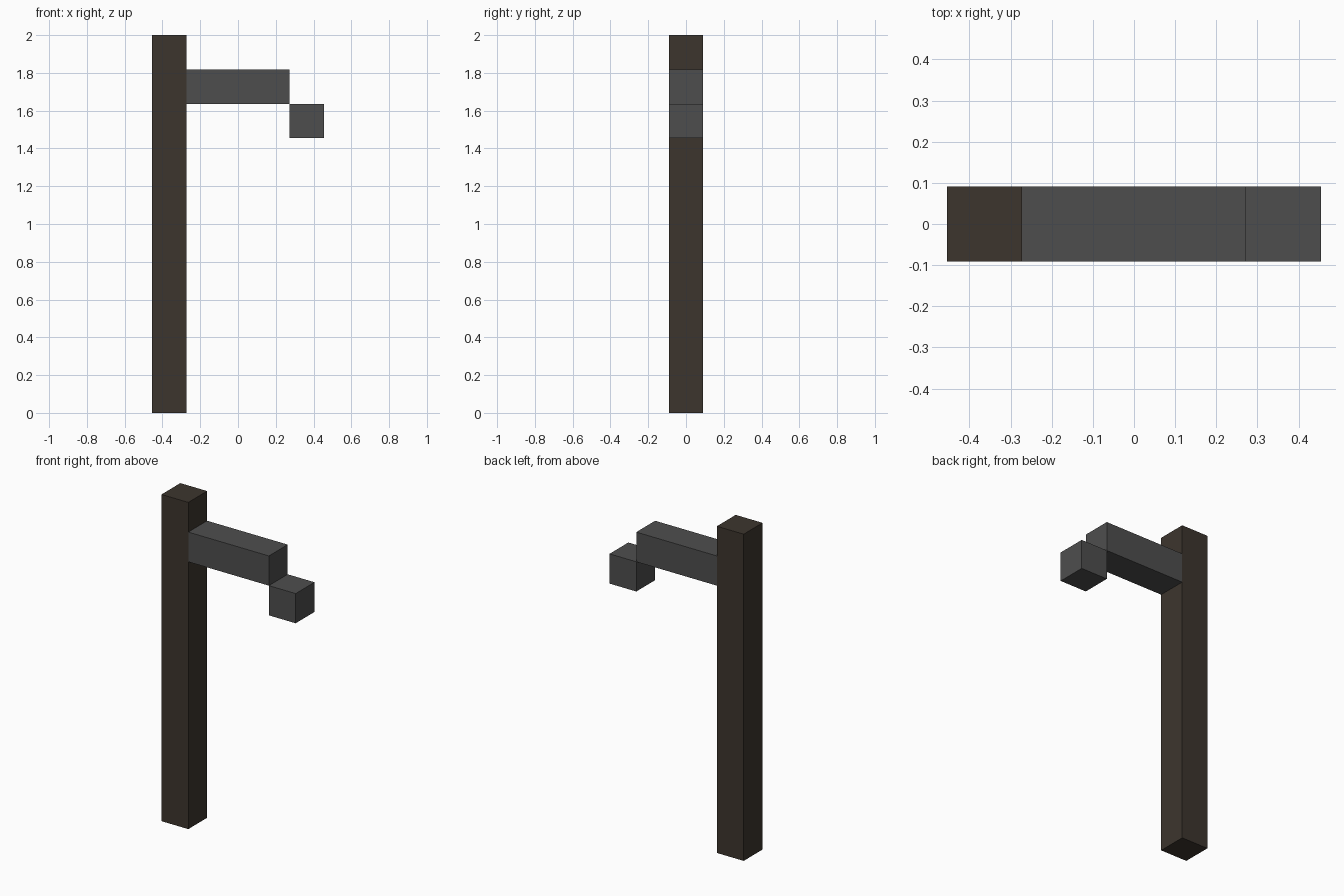
import bpy

if "Cube" in bpy.data.objects:
    bpy.data.objects.remove(bpy.data.objects["Cube"])

U = 2.0 / 11.0  # block size: the post is 11 blocks tall


def material(name, rgb):
    m = bpy.data.materials.new(name)
    m.diffuse_color = (*rgb, 1.0)
    m.use_nodes = True
    m.node_tree.nodes["Principled BSDF"].inputs["Base Color"].default_value = m.diffuse_color
    return m


def box(name, x0, x1, z0, z1, mat):
    """Box one block deep, with bounds given in block units."""
    bpy.ops.mesh.primitive_cube_add(
        size=1, location=((x0 + x1) / 2 * U, 0, (z0 + z1) / 2 * U))
    ob = bpy.context.object
    ob.name = name
    ob.scale = ((x1 - x0) * U, U, (z1 - z0) * U)
    bpy.ops.object.transform_apply(location=False, rotation=False, scale=True)
    ob.data.materials.append(mat)
    return ob


wood = material("dark brown", (0.046, 0.036, 0.027))
metal = material("dark grey", (0.076, 0.076, 0.076))

# Upright post
box("post", -2.5, -1.5, 0, 11, wood)
# Horizontal arm near the top
box("arm", -1.5, 1.5, 9, 10, metal)
# Block hanging off the arm's lower end edge
box("end_block", 1.5, 2.5, 8, 9, metal)
